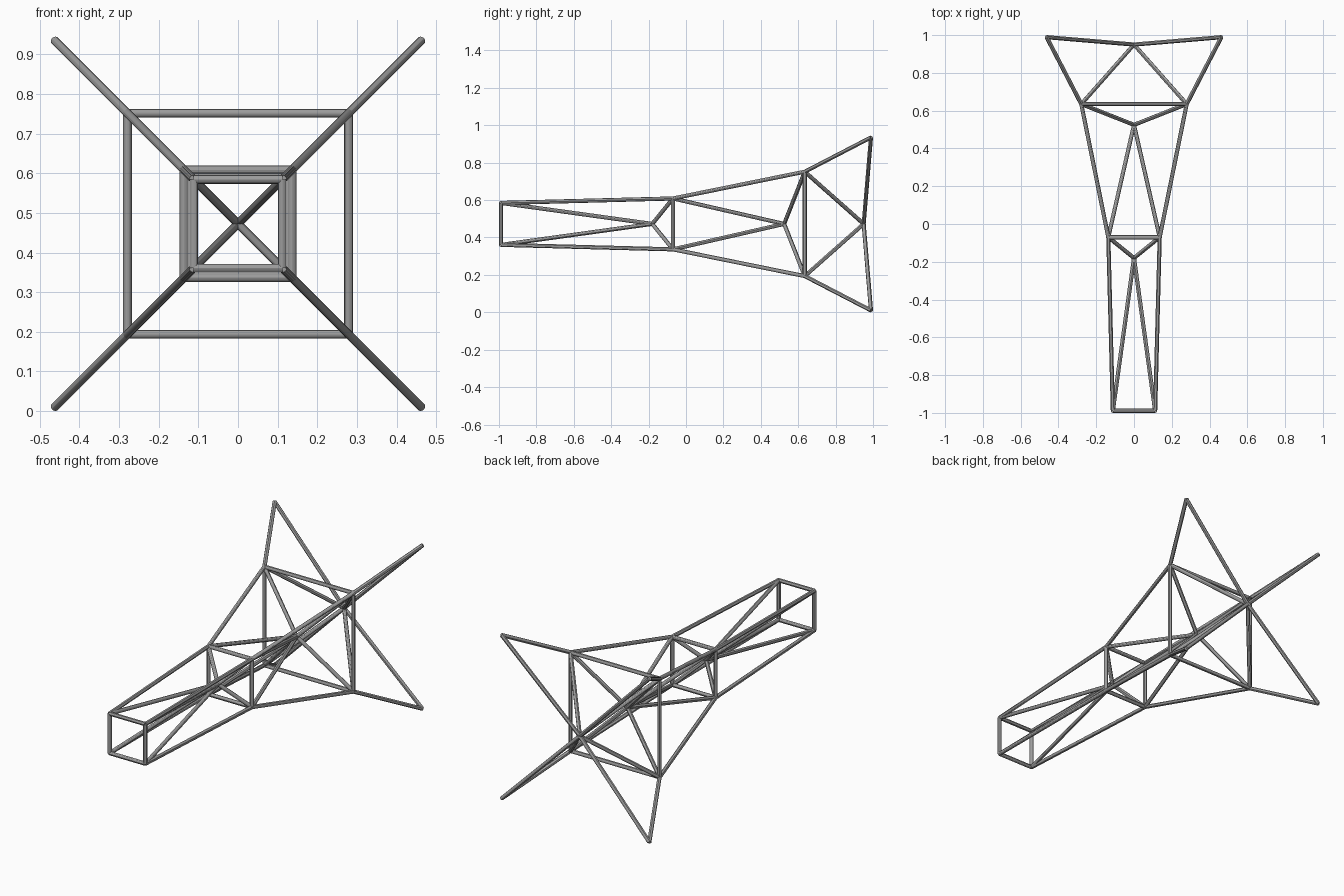
import bpy, bmesh
from mathutils import Vector, Matrix

if "Cube" in bpy.data.objects:
    bpy.data.objects.remove(bpy.data.objects["Cube"])

RADIUS = 0.011
SIDES = 12
MID_Z = 0.4725

steel = bpy.data.materials.new("grey steel")
steel.use_nodes = True
colour = (0.33, 0.33, 0.33, 1)
steel.diffuse_color = colour
steel.node_tree.nodes["Principled BSDF"].inputs["Base Color"].default_value = colour


def square(half, y):
    """Four corners of an upright square, in order around it."""
    return [Vector((sx * half, y, MID_Z + sz * half))
            for sx, sz in ((-1, -1), (1, -1), (1, 1), (-1, 1))]


def tubes(name, pairs):
    """One object made of straight round tubes between pairs of points."""
    bm = bmesh.new()
    for a, b in pairs:
        d = b - a
        turn = Vector((0, 0, 1)).rotation_difference(d).to_matrix().to_4x4()
        bmesh.ops.create_cone(bm, cap_ends=True, segments=SIDES,
                              radius1=RADIUS, radius2=RADIUS, depth=d.length,
                              matrix=Matrix.Translation((a + b) / 2) @ turn)
    mesh = bpy.data.meshes.new(name)
    bm.to_mesh(mesh)
    bm.free()
    mesh.materials.append(steel)
    obj = bpy.data.objects.new(name, mesh)
    bpy.context.collection.objects.link(obj)
    bpy.ops.object.select_all(action="DESELECT")
    obj.select_set(True)
    bpy.context.view_layer.objects.active = obj
    bpy.ops.object.shade_smooth_by_angle()


# Corner stations along the mast and the hub inside each bay
front = square(0.112, -0.989)
middle = square(0.136, -0.07)
rear = square(0.279, 0.635)
tips = square(0.4625, 0.989)
hubs = [Vector((0, y, MID_Z)) for y in (-0.18, 0.525, 0.95)]

# Square frames
for name, ring in (("front_frame", front), ("middle_frame", middle), ("rear_frame", rear)):
    tubes(name, [(ring[i], ring[(i + 1) % 4]) for i in range(4)])

# Long corner rails and the braces meeting at each hub
bays = (("front_bay", front, middle), ("middle_bay", middle, rear), ("rear_legs", rear, tips))
for (name, near, far), hub in zip(bays, hubs):
    tubes(name + "_rails", list(zip(near, far)))
    tubes(name + "_braces", [(corner, hub) for corner in near + far])
